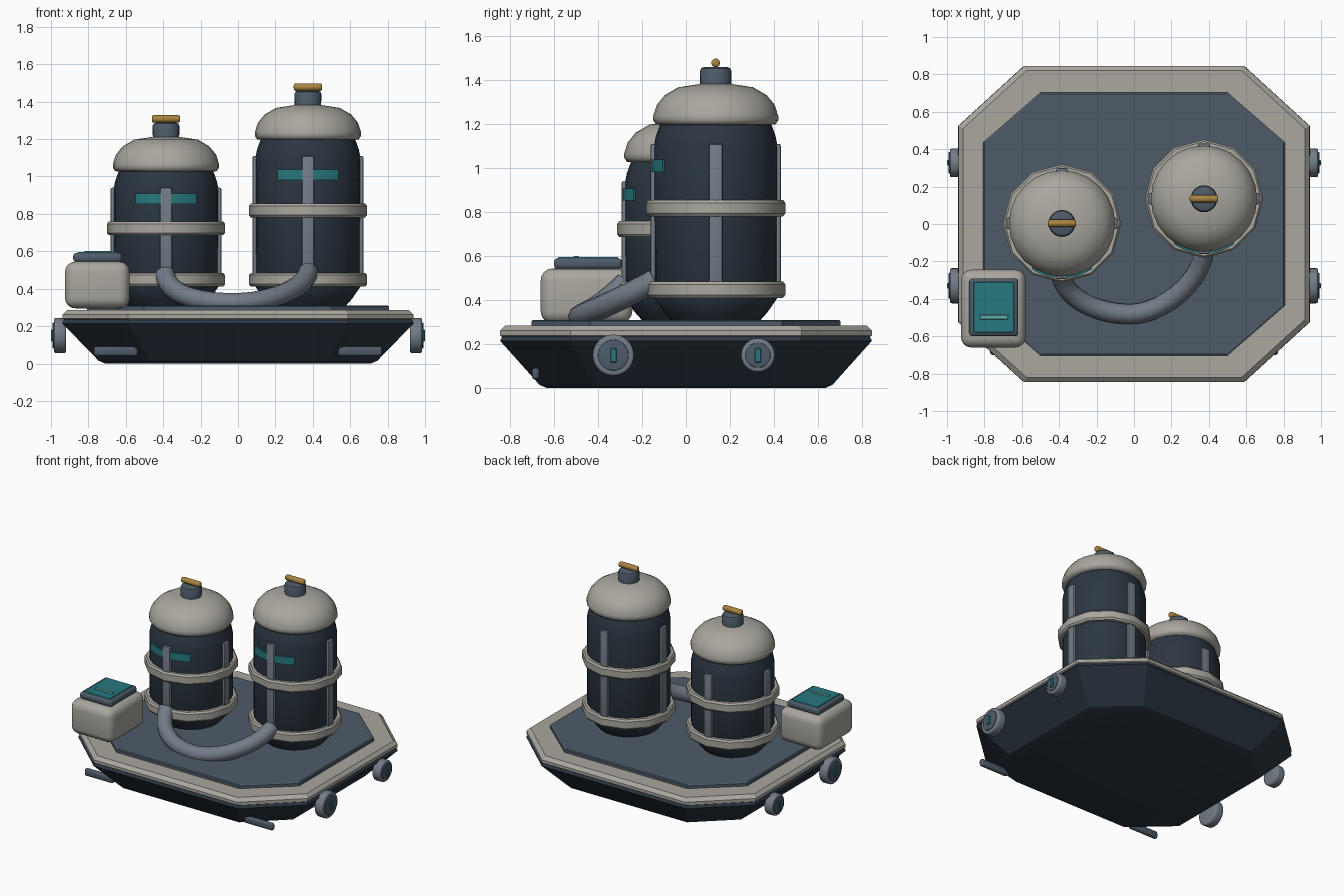
import bpy, bmesh
from math import radians, sin, cos, pi
from mathutils import Matrix, Vector

if "Cube" in bpy.data.objects:
    bpy.data.objects.remove(bpy.data.objects["Cube"])


def mat(name, *rgb):
    m = bpy.data.materials.new(name)
    m.diffuse_color = (*rgb, 1)
    m.use_nodes = True
    m.node_tree.nodes["Principled BSDF"].inputs["Base Color"].default_value = m.diffuse_color
    return m


NAVY = mat("navy", 0.025, 0.037, 0.055)
SLATE = mat("slate", 0.075, 0.105, 0.14)
STEEL = mat("steel", 0.17, 0.20, 0.24)
CREAM = mat("cream", 0.40, 0.385, 0.345)
TEAL = mat("teal", 0.02, 0.19, 0.21)
PALE = mat("pale_teal", 0.12, 0.38, 0.38)
GOLD = mat("gold", 0.40, 0.23, 0.05)


def finish(name, bm, material, angle=35):
    bmesh.ops.recalc_face_normals(bm, faces=bm.faces)
    me = bpy.data.meshes.new(name)
    bm.to_mesh(me)
    bm.free()
    me.materials.append(material)
    me.shade_smooth()
    me.set_sharp_from_angle(angle=radians(angle))
    ob = bpy.data.objects.new(name, me)
    bpy.context.collection.objects.link(ob)
    return ob


def bevel(bm, width, seg):
    sharp = [e for e in bm.edges if e.calc_face_angle(0) > radians(40)]
    bmesh.ops.bevel(bm, geom=sharp, offset=width, segments=seg, profile=0.5, affect='EDGES')


def box(name, center, size, material, r=0.0, seg=2, turn=0.0):
    bm = bmesh.new()
    bmesh.ops.create_cube(bm, size=1)
    bmesh.ops.scale(bm, vec=size, verts=bm.verts)
    if r:
        bevel(bm, r, seg)
    bmesh.ops.transform(bm, matrix=Matrix.Translation(center) @ Matrix.Rotation(turn, 4, 'Z'),
                        verts=bm.verts)
    return finish(name, bm, material)


def rod(name, center, radius, length, material, r=0.01, seg=24):
    """Bevelled cylinder lying along x."""
    bm = bmesh.new()
    bmesh.ops.create_cone(bm, cap_ends=True, segments=seg, radius1=radius, radius2=radius,
                          depth=length)
    bevel(bm, r, 3)
    bmesh.ops.transform(bm, matrix=Matrix.Translation(center) @ Matrix.Rotation(pi / 2, 4, 'Y'),
                        verts=bm.verts)
    return finish(name, bm, material)


def lathe(name, profile, center, material, seg=24, loop=False, arc=None, angle=35):
    """Spin (r, z) points round z; loop closes the profile, arc limits the sweep."""
    bm = bmesh.new()
    a0, a1 = arc or (0, 2 * pi)
    n = seg + 1 if arc else seg
    rows = []
    for i in range(n):
        a = a0 + (a1 - a0) * i / seg
        rows.append([bm.verts.new((center[0] + r * cos(a), center[1] + r * sin(a), z))
                     for r, z in profile])
    k = len(profile)
    for i in range(seg):
        p, q = rows[i], rows[(i + 1) % n]
        for j in range(k if loop else k - 1):
            bm.faces.new((p[j], q[j], q[(j + 1) % k], p[(j + 1) % k]))
    if arc:
        bm.faces.new(rows[0])
        bm.faces.new(rows[-1])
    elif not loop:
        bm.faces.new([r[0] for r in rows])
        bm.faces.new([r[-1] for r in rows])
    return finish(name, bm, material, angle)


def octagon_loft(name, sections, material):
    """Stack of chamfered rectangles: (half x, half y, chamfer x, chamfer y, z)."""
    bm = bmesh.new()
    rows = []
    for X, Y, cx, cy, z in sections:
        quad = [(X, Y - cy), (X - cx, Y)]
        pts = quad + [(-x, y) for x, y in reversed(quad)]
        pts += [(-x, -y) for x, y in pts]
        rows.append([bm.verts.new((x, y, z)) for x, y in pts])
    for p, q in zip(rows, rows[1:]):
        for j in range(8):
            bm.faces.new((p[j], p[(j + 1) % 8], q[(j + 1) % 8], q[j]))
    bm.faces.new(rows[0])
    bm.faces.new(rows[-1])
    return finish(name, bm, material, 20)


# Hull, rim and deck
octagon_loft("hull", [(0.71, 0.63, 0.26, 0.235, 0.0), (0.745, 0.665, 0.27, 0.245, 0.015),
                      (0.93, 0.835, 0.345, 0.315, 0.205), (0.94, 0.845, 0.35, 0.32, 0.215),
                      (0.93, 0.835, 0.345, 0.315, 0.235)], NAVY)
octagon_loft("rim", [(0.925, 0.83, 0.345, 0.315, 0.23), (0.938, 0.845, 0.35, 0.32, 0.24),
                     (0.938, 0.845, 0.35, 0.32, 0.262), (0.915, 0.82, 0.34, 0.31, 0.285)], CREAM)
octagon_loft("deck", [(0.807, 0.702, 0.305, 0.265, 0.27), (0.807, 0.702, 0.305, 0.265, 0.305),
                      (0.80, 0.695, 0.303, 0.263, 0.31)], SLATE)


# Storage tanks
def tank(side, x, y, top, upper_ring, stripe_z):
    c = (x, y)
    lathe(side + "_tank_body", [(0.195, 0.30), (0.235, 0.345), (0.28, 0.41), (0.282, top - 0.10),
                                (0.272, top - 0.05), (0.247, top + 0.02)], c, NAVY)
    dome = [(0.24, 0), (0.272, 0.004), (0.284, 0.022), (0.284, 0.042), (0.268, 0.092),
            (0.232, 0.136), (0.17, 0.172), (0.07, 0.187)]
    lathe(side + "_tank_dome", [(r, top + z) for r, z in dome], c, CREAM, angle=60)
    # Hoops are twelve-sided
    for label, z in (("lower", 0.448), ("upper", upper_ring)):
        hoop = [(0.272, -0.037), (0.306, -0.037), (0.316, -0.024), (0.316, 0.024),
                (0.306, 0.037), (0.272, 0.037)]
        lathe(f"{side}_tank_{label}_hoop", [(r, z + h) for r, h in hoop], c, CREAM, 12, True)
    # Four upright ribs
    z0, z1 = 0.43, top - 0.085
    for i in range(4):
        a = i * pi / 2
        box(f"{side}_tank_rib_{i + 1}", (x + 0.28 * cos(a), y + 0.28 * sin(a), (z0 + z1) / 2),
            (0.032, 0.062, z1 - z0), STEEL, 0.008, 2, a)
    # Curved marker strip on the front
    lathe(side + "_tank_strip", [(0.274, stripe_z - 0.028), (0.292, stripe_z - 0.028),
                                 (0.292, stripe_z + 0.028), (0.274, stripe_z + 0.028)],
          c, TEAL, 10, True, (radians(-90 - 34), radians(-90 + 34)))
    # Neck and handle
    t = top + 0.18
    lathe(side + "_tank_neck", [(0.07, t - 0.02), (0.072, t + 0.065), (0.066, t + 0.078),
                                (0.055, t + 0.083)], c, SLATE)
    rod(side + "_tank_handle", (x, y, t + 0.103), 0.02, 0.152, GOLD, 0.011, 12)


tank("left", -0.385, 0.003, 1.025, 0.723, 0.88)
tank("right", 0.374, 0.135, 1.195, 0.818, 1.01)

# Hose linking both tanks
cu = bpy.data.curves.new("hose", 'CURVE')
cu.dimensions = '3D'
cu.bevel_depth = 0.054
cu.bevel_resolution = 3
cu.use_fill_caps = True
cu.resolution_u = 10
sp = cu.splines.new('BEZIER')
path = [((-0.39, -0.27, 0.48), (-0.39, -0.24, 0.52), (-0.38, -0.38, 0.37)),
        ((-0.02, -0.482, 0.325), (-0.22, -0.482, 0.325), (0.16, -0.482, 0.325)),
        ((0.375, -0.14, 0.49), (0.365, -0.30, 0.40), (0.375, -0.09, 0.53))]
sp.bezier_points.add(len(path) - 1)
for p, (co, left, right) in zip(sp.bezier_points, path):
    p.handle_left_type = p.handle_right_type = 'FREE'
    p.co, p.handle_left, p.handle_right = co, left, right
hose = bpy.data.objects.new("hose", cu)
bpy.context.collection.objects.link(hose)
cu.materials.append(STEEL)

# Control box on the front left corner
box("control_box", (-0.752, -0.452, 0.42), (0.346, 0.416, 0.25), CREAM, 0.055, 4)
box("control_box_lid", (-0.75, -0.445, 0.566), (0.262, 0.308, 0.05), SLATE, 0.018, 3)
box("control_panel", (-0.75, -0.445, 0.59), (0.217, 0.272, 0.012), TEAL, 0.004, 1)
box("panel_bar", (-0.748, -0.498, 0.596), (0.15, 0.026, 0.01), PALE, 0.003, 1)

# Side discs and front skids, mirrored left and right
for side, s in (("left", -1), ("right", 1)):
    for label, y, r in (("front", -0.33, 0.094), ("back", 0.327, 0.077)):
        n = f"{side}_{label}_disc"
        rod(n, (s * 0.952, y, 0.15), r, 0.066, STEEL, 0.012, 32)
        rod(n + "_face", (s * 0.98, y, 0.15), r * 0.74, 0.022, SLATE, 0.004, 32)
        box(n + "_slot", (s * 0.99, y, 0.15), (0.02, 0.028, 0.064), TEAL, 0.003, 1)
    box(side + "_skid", (s * 0.653, -0.683, 0.066), (0.235, 0.034, 0.052), SLATE, 0.014, 3)
